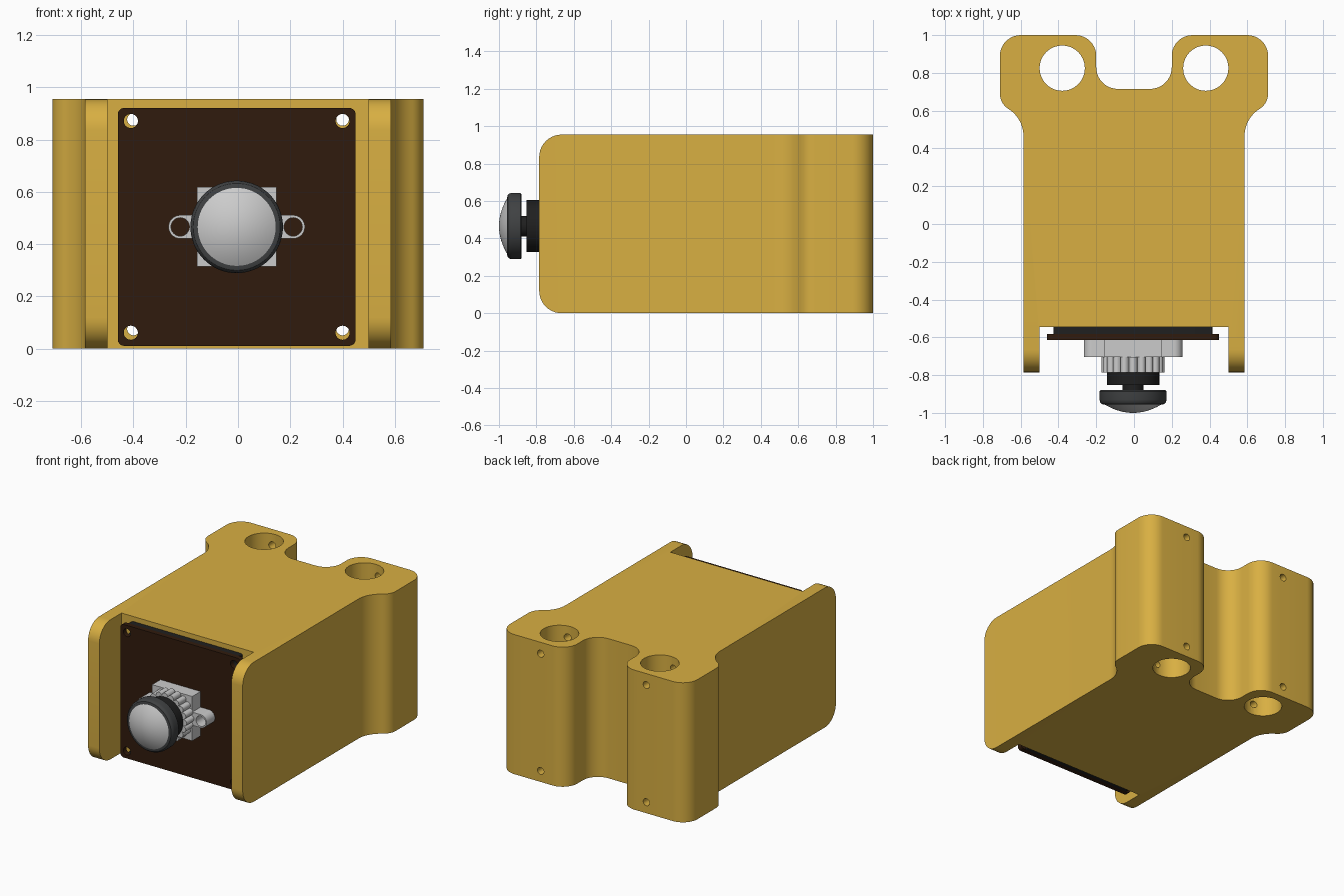
import bpy, bmesh, math
from mathutils import Vector, Matrix

if "Cube" in bpy.data.objects:
    bpy.data.objects.remove(bpy.data.objects["Cube"])

CX, CZ = -0.005, 0.466          # centre of the front panel assembly
H = 0.955                       # body height


def material(name, rgb):
    m = bpy.data.materials.new(name)
    m.diffuse_color = (*rgb, 1)
    m.use_nodes = True
    m.node_tree.nodes["Principled BSDF"].inputs["Base Color"].default_value = m.diffuse_color
    return m


YELLOW = material("yellow", (0.69, 0.43, 0.055))
BROWN = material("dark_brown", (0.03, 0.011, 0.004))
BLACK = material("black", (0.014, 0.014, 0.014))
CHARCOAL = material("charcoal", (0.05, 0.053, 0.055))


def finish(name, bm, mat=None):
    bmesh.ops.recalc_face_normals(bm, faces=bm.faces)
    me = bpy.data.meshes.new(name)
    bm.to_mesh(me)
    bm.free()
    ob = bpy.data.objects.new(name, me)
    bpy.context.collection.objects.link(ob)
    if mat:
        me.materials.append(mat)
    return ob


def smooth(ob):
    bpy.ops.object.select_all(action='DESELECT')
    ob.select_set(True)
    bpy.context.view_layer.objects.active = ob
    bpy.ops.object.shade_smooth_by_angle(angle=math.radians(32))


def rounded(corners, seg=8):
    """Closed outline from (x, y, radius) corners."""
    out, n = [], len(corners)
    for i, (x, y, r) in enumerate(corners):
        p = Vector((x, y))
        if r == 0:
            out.append(p)
            continue
        a = (Vector(corners[i - 1][:2]) - p).normalized()
        b = (Vector(corners[(i + 1) % n][:2]) - p).normalized()
        half = a.angle(b) / 2
        c = p + (a + b).normalized() * (r / math.sin(half))
        t = r / math.tan(half)
        v0, v1 = p + a * t - c, p + b * t - c
        sweep = v1.angle_signed(v0)
        for k in range(seg + 1):
            out.append(c + Matrix.Rotation(sweep * k / seg, 2) @ v0)
    return out


def prism(pts, axis, lo, hi):
    bm = bmesh.new()
    place = (lambda p: (p[0], p[1], lo)) if axis == 'z' else (lambda p: (p[0], lo, p[1]))
    f = bm.faces.new([bm.verts.new(place(p)) for p in pts])
    ext = bmesh.ops.extrude_face_region(bm, geom=[f])
    d = Vector((0, 0, hi - lo)) if axis == 'z' else Vector((0, hi - lo, 0))
    bmesh.ops.translate(bm, vec=d, verts=[g for g in ext['geom'] if isinstance(g, bmesh.types.BMVert)])
    return bm


def circle(x, y, r, n=32):
    return [(x + r * math.cos(2 * math.pi * i / n), y + r * math.sin(2 * math.pi * i / n)) for i in range(n)]


def drill(ob, holes, axis, lo, hi):
    """Cut round holes (u, v, radius) through an object."""
    for u, v, r in holes:
        cut = finish("cutter", prism(circle(u, v, r), axis, lo, hi))
        cut.hide_render = True
        bpy.context.view_layer.objects.active = ob
        mod = ob.modifiers.new("hole", 'BOOLEAN')
        mod.operation, mod.solver, mod.object = 'DIFFERENCE', 'EXACT', cut
        bpy.ops.object.modifier_apply(modifier=mod.name)
        bpy.data.objects.remove(cut)


def lathe(name, profile, mat=None, n=64):
    """Turn an (r, y) profile about the button axis."""
    bm = bmesh.new()
    vs = [bm.verts.new((CX + r, y, CZ)) for r, y in profile]
    es = [bm.edges.new(e) for e in zip(vs, vs[1:])]
    bmesh.ops.spin(bm, geom=vs + es, cent=(CX, 0, CZ), axis=(0, 1, 0), angle=2 * math.pi, steps=n)
    bmesh.ops.remove_doubles(bm, verts=bm.verts, dist=1e-5)
    ob = finish(name, bm, mat)
    smooth(ob)
    return ob


# Housing: one outline with front flanges and two rear lugs
half = [(0.20, 0.715, 0.115), (0.20, 1.0, 0.11), (0.71, 1.0, 0.11), (0.71, 0.64, 0.095),
        (0.585, 0.555, 0.17), (0.585, -0.785, 0), (0.50, -0.785, 0), (0.50, -0.545, 0)]
outline = half + [(-x, y, r) for x, y, r in reversed(half)]
bm = prism(rounded(outline, 10), 'z', 0, H)
tips = [e for e in bm.edges if all(abs(v.co.y + 0.785) < 1e-4 for v in e.verts)
        and abs(e.verts[0].co.z - e.verts[1].co.z) < 1e-4]
bmesh.ops.bevel(bm, geom=tips, offset=0.12, segments=10, profile=0.5, affect='EDGES')
housing = finish("housing", bm, YELLOW)
drill(housing, [(s * 0.38, 0.825, 0.12) for s in (-1, 1)], 'z', -0.1, H + 0.1)
screws = [(x, z, 0.024) for x in (-0.40, 0.40) for z in (0.075, 0.877)]
drill(housing, screws, 'y', -0.7, 1.1)
smooth(housing)


# Front plate and the black backing behind it
def panel(name, w, h, r, lo, hi, mat, hole):
    pts = rounded([(CX + sx * w, CZ + sz * h, r) for sx, sz in ((-1, -1), (1, -1), (1, 1), (-1, 1))])
    ob = finish(name, prism(pts, 'y', lo, hi), mat)
    drill(ob, [(CX + sx * 0.405, CZ + sz * 0.405, hole) for sx in (-1, 1) for sz in (-1, 1)], 'y', -0.8, -0.4)
    smooth(ob)


panel("front_plate", 0.455, 0.455, 0.025, -0.615, -0.582, BROWN, 0.027)
panel("backing_plate", 0.42, 0.455, 0.01, -0.582, -0.545, BLACK, 0.029)

# Button bracket: square block with a ring ear at each side
quarter = [(0.152, 0.152, 0), (0.152, 0.045, 0), (0.261, 0.045, 0.0449)]
right = quarter + [(x, -z, r) for x, z, r in reversed(quarter)]
shape = right + [(-x, z, r) for x, z, r in reversed(right)]
bracket = finish("button_bracket", prism(rounded([(CX + x, CZ + z, r) for x, z, r in shape]), 'y', -0.705, -0.615))
drill(bracket, [(CX + s * 0.216, CZ, 0.035) for s in (-1, 1)], 'y', -0.8, -0.6)
smooth(bracket)

# Ribbed nut
ribs = []
for i in range(160):
    a = 2 * math.pi * i / 160
    r = 0.145 + 0.022 * abs(math.cos(10 * a)) ** 0.6
    ribs.append((CX + r * math.cos(a), CZ + r * math.sin(a)))
smooth(finish("ribbed_nut", prism(ribs, 'y', -0.785, -0.705)))

# Collar, neck, button rim and domed cap
lathe("collar", [(0, -0.785), (0.139, -0.785), (0.139, -0.852), (0, -0.852)], BLACK)
lathe("neck", [(0, -0.85), (0.055, -0.85), (0.055, -0.885), (0, -0.885)], BLACK)
lathe("button_rim", [(0, -0.88), (0.172, -0.88), (0.177, -0.886), (0.177, -0.93), (0.174, -0.944),
                     (0.166, -0.953), (0.155, -0.956), (0, -0.956)], CHARCOAL)
dome = [(0.156 * k / 10, -1.0 + 0.048 * (k / 10) ** 2) for k in range(11)]
lathe("button_cap", dome + [(0.156, -0.94), (0, -0.94)])
